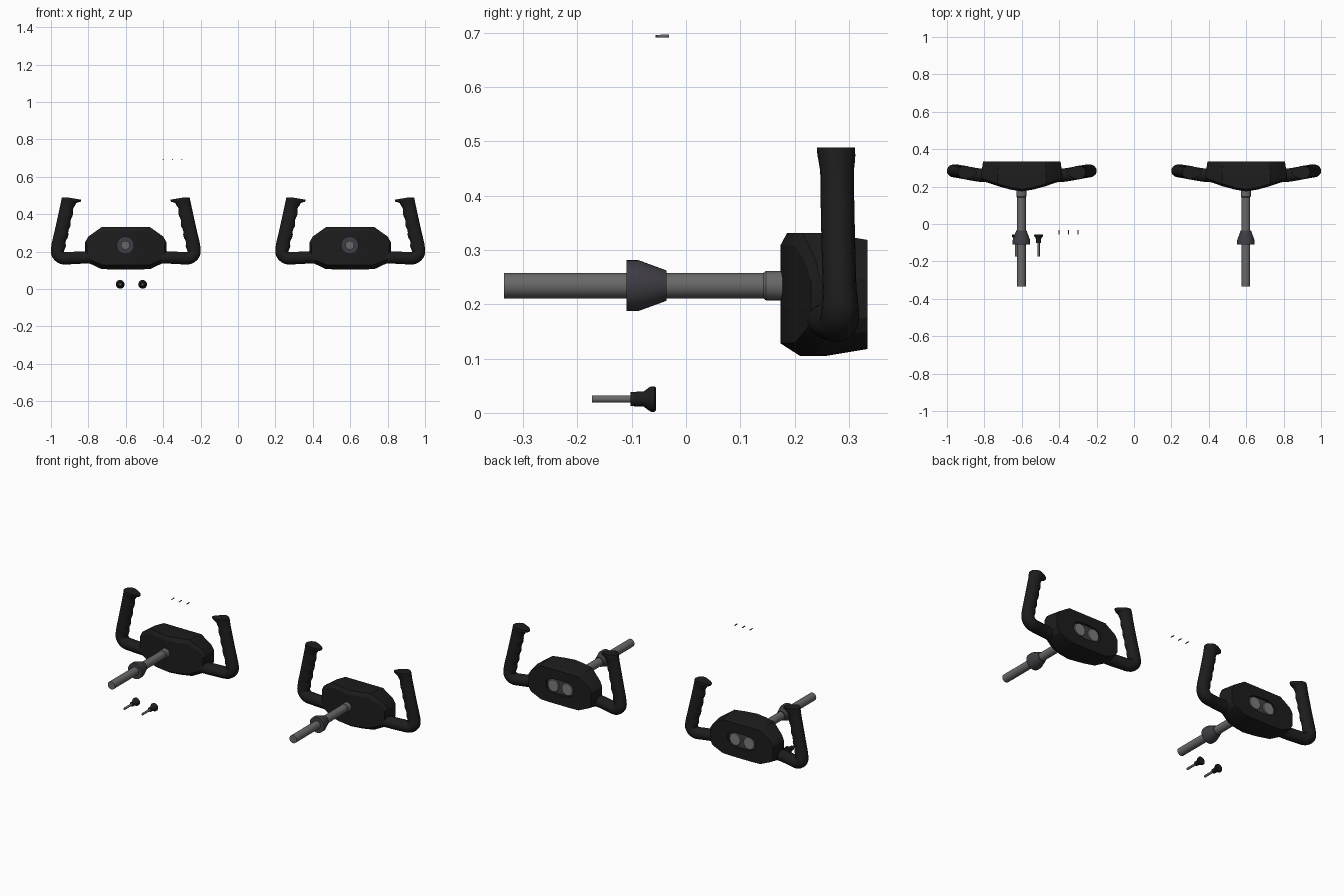
import bpy, bmesh, math
from mathutils import Vector

if "Cube" in bpy.data.objects:
    bpy.data.objects.remove(bpy.data.objects["Cube"])


def material(name, rgb):
    m = bpy.data.materials.new(name)
    m.diffuse_color = (*rgb, 1)
    m.use_nodes = True
    m.node_tree.nodes["Principled BSDF"].inputs["Base Color"].default_value = m.diffuse_color
    return m


BLACK = material("black plastic", (0.012, 0.012, 0.012))
STEEL = material("grey steel", (0.14, 0.14, 0.14))
COLLAR = material("dark collar grey", (0.05, 0.047, 0.058))
DISC = material("light disc grey", (0.2, 0.2, 0.2))


def finish(bm, name, mats, angle=35):
    bmesh.ops.recalc_face_normals(bm, faces=bm.faces)
    me = bpy.data.meshes.new(name)
    bm.to_mesh(me)
    bm.free()
    ob = bpy.data.objects.new(name, me)
    bpy.context.collection.objects.link(ob)
    for m in mats:
        me.materials.append(m)
    bpy.ops.object.select_all(action='DESELECT')
    ob.select_set(True)
    bpy.context.view_layer.objects.active = ob
    bpy.ops.object.shade_smooth_by_angle(angle=math.radians(angle))
    return ob


def bridge(bm, a, b, mat=0):
    n = len(a)
    for i in range(n):
        f = bm.faces.new((a[i], a[(i + 1) % n], b[(i + 1) % n], b[i]))
        f.material_index = mat


def lathe(name, x, z, profile, mat, sides=32):
    """Turned part along y; profile is (y, radius) pairs."""
    bm = bmesh.new()
    rings = []
    for y, r in profile:
        rings.append([bm.verts.new((x + r * math.cos(2 * math.pi * i / sides), y,
                                    z + r * math.sin(2 * math.pi * i / sides)))
                      for i in range(sides)])
    for a, b in zip(rings, rings[1:]):
        bridge(bm, a, b)
    bm.faces.new(rings[0])
    bm.faces.new(rings[-1])
    return finish(bm, name, [mat])


# Hub outline as columns: x offset, top z, bottom z
HALF = [(0.218, 0.25, 0.17), (0.2, 0.281, 0.14), (0.13, 0.331, 0.107),
        (0.065, 0.331, 0.105)]
COLS = [(-x, t, b) for x, t, b in HALF] + [(0, 0.331, 0.105)] + HALF[::-1]
ZC = 0.22


def front_y(x):
    return 0.174 + 0.06 * (abs(x) / 0.218) ** 1.4


def hub(cx):
    bm = bmesh.new()
    outline = [(x, t) for x, t, b in COLS] + [(x, b) for x, t, b in COLS[::-1]]

    def ring(sx, sz, yf):
        return [bm.verts.new((cx + x * sx, yf(x * sx, z), ZC + (z - ZC) * sz))
                for x, z in outline]

    def slot(y, w, h):
        vs = []
        for x, z in outline:
            a = math.atan2((z - ZC) / 0.11, x / 0.218)
            c, s = math.cos(a), math.sin(a)
            vs.append(bm.verts.new((cx + w * math.copysign(abs(c) ** 0.75, c), y,
                                    ZC + h * math.copysign(abs(s) ** 0.75, s))))
        return vs

    inner = ring(0.95, 0.8, lambda x, z: front_y(x))
    rings = [inner,
             ring(1, 1, lambda x, z: front_y(x) + (0.012 if z > ZC else 0.036)),
             ring(1, 1, lambda x, z: 0.258),
             ring(0.95, 0.89, lambda x, z: 0.334),
             slot(0.334, 0.095, 0.044),
             slot(0.324, 0.092, 0.042)]
    for a, b in zip(rings, rings[1:]):
        bridge(bm, a, b)
    # bowed front face, then recess floor
    n = len(COLS)
    for i in range(n - 1):
        bm.faces.new((inner[i], inner[i + 1], inner[2 * n - 2 - i], inner[2 * n - 1 - i]))
    bm.faces.new(rings[-1]).material_index = 1
    return finish(bm, "hub", [BLACK, COLLAR], 25)


# Handle path: outward offset, y, z
PATH = [(0.17, 0.258, 0.17), (0.23, 0.262, 0.169), (0.29, 0.272, 0.166),
        (0.338, 0.281, 0.166), (0.364, 0.284, 0.19), (0.361, 0.283, 0.23),
        (0.345, 0.281, 0.3), (0.325, 0.279, 0.39), (0.311, 0.278, 0.455),
        (0.304, 0.276, 0.489)]


def spline(pts, steps):
    p = [Vector(q) for q in pts]
    p = [2 * p[0] - p[1]] + p + [2 * p[-1] - p[-2]]
    out = []
    for i in range(1, len(p) - 2):
        a, b, c, d = p[i - 1:i + 3]
        for k in range(steps):
            t = k / steps
            out.append(0.5 * (2 * b + (c - a) * t + (2 * a - 5 * b + 4 * c - d) * t * t
                              + (3 * b - a - 3 * c + d) * t ** 3))
    return out + [p[-2]]


def handle(cx, side):
    bm = bmesh.new()
    pts = spline(PATH, 8)
    rings, sides = [], 20
    for i, p in enumerate(pts):
        t = (pts[min(i + 1, len(pts) - 1)] - pts[max(i - 1, 0)]).normalized()
        nrm = Vector((-t.z, 0, t.x)).normalized()
        up = min(1, max(0, (p.z - 0.17) / 0.06))
        r1, r2 = 0.033 + 0.004 * up, 0.036 - 0.005 * up
        bump = 0
        if 0.22 < p.z < 0.45:          # finger grooves
            bump = 0.003 * math.sin((p.z - 0.22) / 0.23 * 8 * math.pi)
        k = min(1, max(0, (p.z - 0.445) / 0.03))
        horn = 0.03 * k * k            # thumb rest at the top
        r2 += 0.004 * k
        ring = []
        for j in range(sides):
            a = 2 * math.pi * j / sides
            c, s = math.cos(a), math.sin(a)
            inn = max(0, c)
            v = p + nrm * (r1 * c + bump * inn + horn * inn ** 2) + Vector((0, r2 * s, 0))
            if p.z > 0.46:
                v.z = min(v.z, 0.489) if c < 0 else v.z + (0.489 - v.z) * 0.2 * inn
            ring.append(bm.verts.new((cx + side * v.x, v.y, v.z)))
        rings.append(ring)
    for a, b in zip(rings, rings[1:]):
        bridge(bm, a, b)
    bm.faces.new(rings[0])
    bm.faces.new(rings[-1])
    return finish(bm, "handle", [BLACK], 45)


# Two control yokes
for cx in (-0.6, 0.6):
    hub(cx)
    for side in (-1, 1):
        handle(cx, side)
        lathe("back_disc", cx + side * 0.046, ZC,
              [(0.32, 0.036), (0.329, 0.036), (0.331, 0.034)], DISC)
    lathe("shaft", cx - 0.002, 0.2345,
          [(-0.335, 0.0235), (0.143, 0.0235), (0.147, 0.027), (0.2, 0.027)], STEEL)
    lathe("shaft_collar", cx - 0.002, 0.2345,
          [(-0.11, 0.047), (-0.088, 0.047), (-0.036, 0.028)], COLLAR)

# Two clamp bolts with flared knobs
for x in (-0.63, -0.51):
    lathe("bolt_shank", x, 0.0255, [(-0.173, 0.0065), (-0.095, 0.0065)], STEEL, 16)
    lathe("bolt_knob", x, 0.0255,
          [(-0.102, 0.013), (-0.078, 0.014), (-0.067, 0.022), (-0.064, 0.0235),
           (-0.058, 0.0235), (-0.055, 0.02)], BLACK, 20)

# Three tiny screws
for x in (-0.4, -0.35, -0.3):
    lathe("small_screw", x, 0.694,
          [(-0.056, 0.0025), (-0.048, 0.0025), (-0.047, 0.003), (-0.031, 0.003)],
          STEEL, 10)
